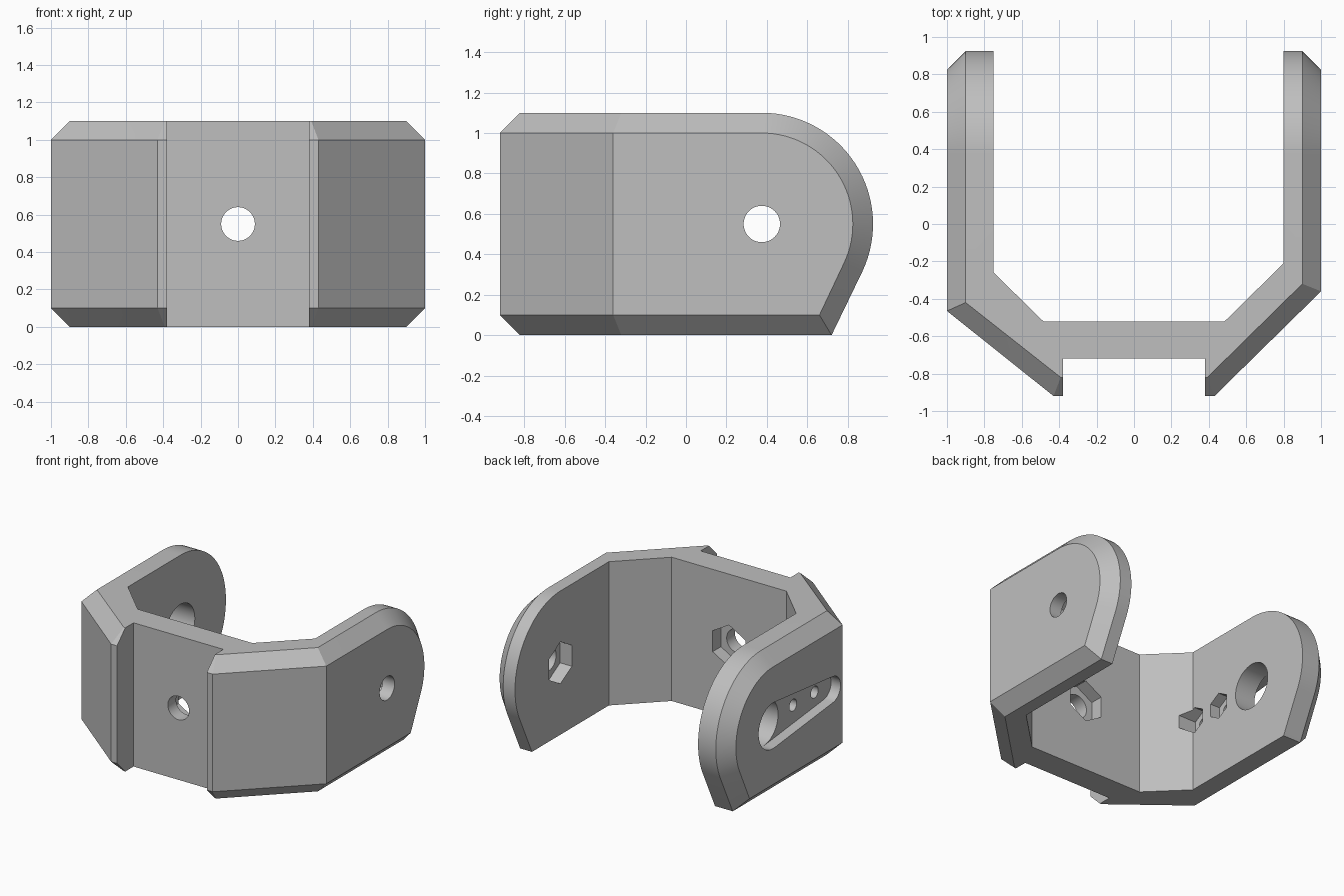
import bpy, bmesh, math
from mathutils import Vector

cube = bpy.data.objects.get("Cube")
if cube:
    bpy.data.objects.remove(cube, do_unlink=True)

grey = bpy.data.materials.new("light_grey")
grey.use_nodes = True
colour = (0.52, 0.52, 0.52, 1)
grey.diffuse_color = colour
grey.node_tree.nodes["Principled BSDF"].inputs["Base Color"].default_value = colour

MID = 0.55      # mid height of the bracket
PIVOT = 0.375   # y of the pivot axis
BEVEL = 0.1


def hull(name, points):
    """Convex solid around a set of points."""
    bm = bmesh.new()
    for p in points:
        bm.verts.new(p)
    res = bmesh.ops.convex_hull(bm, input=bm.verts)
    loose = [v for v in bm.verts if not v.link_faces]
    bmesh.ops.delete(bm, geom=loose, context='VERTS')
    bmesh.ops.dissolve_limit(bm, angle_limit=math.radians(0.5),
                             verts=bm.verts, edges=bm.edges)
    bmesh.ops.recalc_face_normals(bm, faces=bm.faces)
    mesh = bpy.data.meshes.new(name)
    bm.to_mesh(mesh)
    bm.free()
    mesh.materials.append(grey)
    obj = bpy.data.objects.new(name, mesh)
    bpy.context.collection.objects.link(obj)
    return obj


def circle(u, v, radius, sides=48):
    """Points of a polygon with one corner straight up."""
    steps = [2 * math.pi * i / sides for i in range(sides)]
    return [(u + radius * math.sin(a), v + radius * math.cos(a)) for a in steps]


def along_x(outline, lo, hi):
    return [(x, a, b) for x in (lo, hi) for a, b in outline]


def along_y(outline, lo, hi):
    return [(a, y, b) for y in (lo, hi) for a, b in outline]


def along_z(outline, lo, hi):
    return [(a, b, z) for z in (lo, hi) for a, b in outline]


def arm_outline(inset, front, foot):
    """Side outline of an arm: round back, slanted lower corner."""
    r = MID - inset
    start, end = math.radians(90), math.radians(-25)
    arc = []
    for i in range(33):
        a = start + (end - start) * i / 32
        arc.append((PIVOT + r * math.cos(a), MID + r * math.sin(a)))
    return arc + [(foot, inset), (front, inset), (front, MID + r)]


# Bevelled outer body
body = []
for side, front_out, front_in in ((-1, -0.465, -0.42), (1, -0.36, -0.32)):
    body += [(side, y, z) for y, z in arm_outline(BEVEL, front_out, 0.66)]
    body += [(side * 0.9, y, z) for y, z in arm_outline(0, front_in, 0.72)]
    body += [(side * 0.43, -0.92, z) for z in (BEVEL, 1.0)]
    body += [(side * 0.392, -0.82, z) for z in (0, 1.1)]
bracket = hull("bracket", body)

# Cutters
inside = [(0.8, 2), (0.8, -0.21), (0.485, -0.52), (-0.485, -0.52), (-0.75, -0.26), (-0.75, 2)]
channel = [(-0.38, -2), (0.38, -2), (0.38, -0.72), (-0.38, -0.72)]
cutters = [
    hull("inner_space_cutter", along_z(inside, -1, 2)),
    hull("front_channel_cutter", along_z(channel, -1, 2)),
    # front plate screw hole and nut pocket
    hull("front_hole_cutter", along_y(circle(0, MID, 0.09), -0.8, -0.4)),
    hull("front_nut_cutter", along_y(circle(0, MID, 0.16, 6), -0.62, -0.4)),
    # right arm screw hole and nut pocket
    hull("arm_hole_cutter", along_x(circle(PIVOT, MID, 0.09), 0.6, 1.2)),
    hull("arm_nut_cutter", along_x(circle(PIVOT, MID, 0.16, 6), 0.6, 0.9)),
    # tapered horn recess and pivot opening in the other arm
    hull("horn_recess_cutter", along_x(
        circle(PIVOT, MID, 0.175) + circle(-0.34, MID, 0.1), -1.2, -0.92)),
    hull("pivot_opening_cutter", along_x(circle(PIVOT, MID, 0.174), -1.3, -0.6)),
]
# horn screws with small nut pockets
for y in (0.02, -0.24):
    cutters.append(hull("horn_screw_cutter", along_x(circle(y, MID, 0.045, 32), -1.1, -0.45)))
    cutters.append(hull("horn_nut_cutter", along_x(circle(y, MID, 0.1, 6), -0.83, -0.45)))

for c in cutters:
    mod = bracket.modifiers.new(c.name, 'BOOLEAN')
    mod.operation = 'DIFFERENCE'
    mod.solver = 'EXACT'
    mod.object = c

# Bake the cuts and drop the cutters
graph = bpy.context.evaluated_depsgraph_get()
cut_mesh = bpy.data.meshes.new_from_object(bracket.evaluated_get(graph))
bracket.modifiers.clear()
bracket.data = cut_mesh
for c in cutters:
    bpy.data.objects.remove(c, do_unlink=True)

bpy.ops.object.select_all(action='DESELECT')
bracket.select_set(True)
bpy.context.view_layer.objects.active = bracket
bpy.ops.object.shade_smooth_by_angle(angle=math.radians(20))
